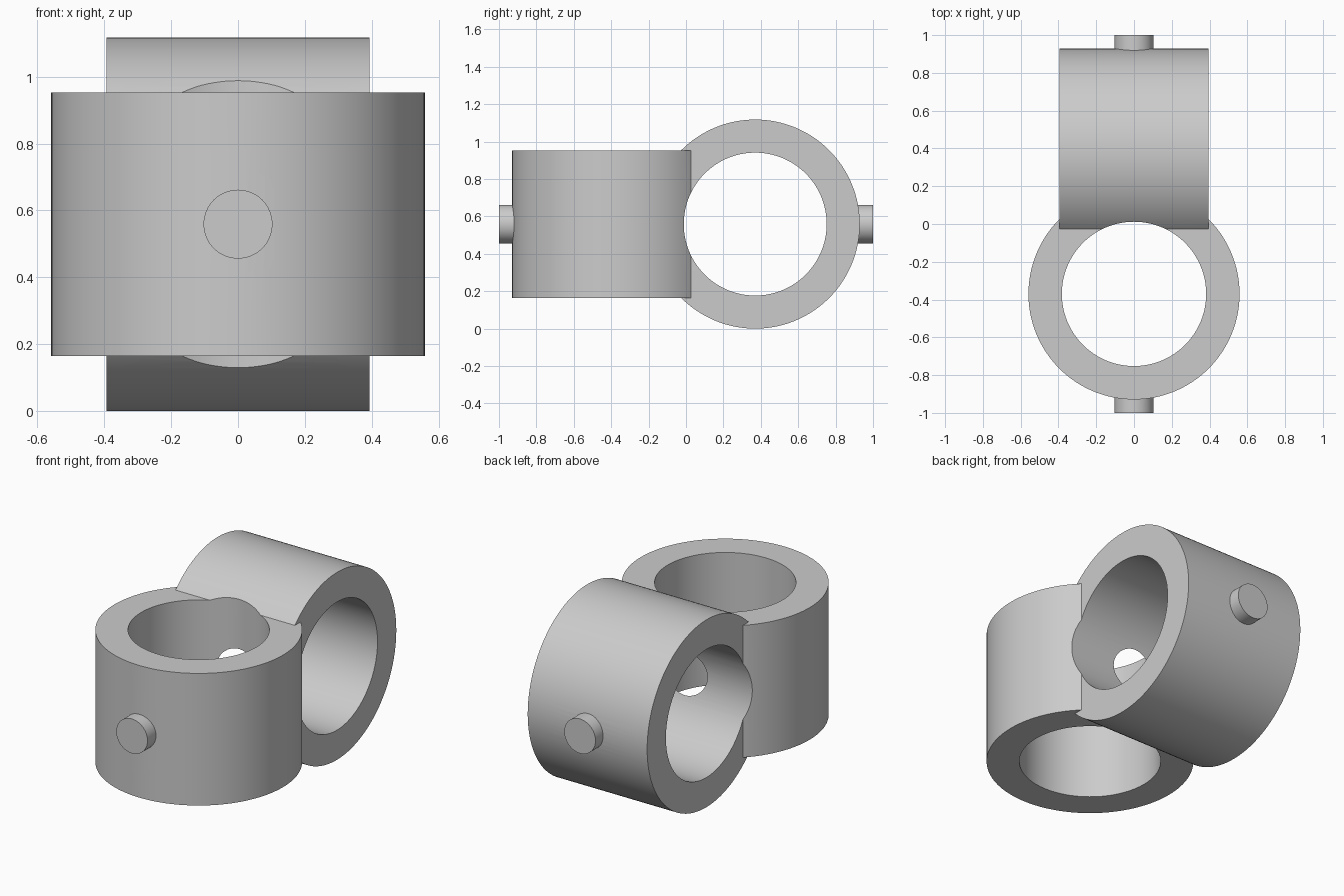
import bpy
import math

cube = bpy.data.objects.get("Cube")
if cube:
    bpy.data.objects.remove(cube, do_unlink=True)

OUTER, BORE, HALF = 0.559, 0.382, 0.394   # collar radii and half length
OFFSET, MID = 0.37, 0.559                 # collar centre distance and height
PIN, TIP = 0.103, 1.0                     # pin radius and end position

grey = bpy.data.materials.new("light grey")
grey.use_nodes = True
colour = (0.6, 0.6, 0.6, 1)
grey.diffuse_color = colour
grey.node_tree.nodes["Principled BSDF"].inputs["Base Color"].default_value = colour

RIGHT = math.pi / 2
AXES = {"x": (0, RIGHT, 0), "y": (RIGHT, 0, 0), "z": (0, 0, 0)}


def cylinder(name, axis, radius, length, y, sides=128):
    bpy.ops.mesh.primitive_cylinder_add(vertices=sides, radius=radius, depth=length,
                                        location=(0, y, MID), rotation=AXES[axis])
    ob = bpy.context.object
    ob.name = name
    ob.data.materials.append(grey)
    return ob


def combine(target, tool, operation):
    mod = target.modifiers.new(operation.lower(), "BOOLEAN")
    mod.object, mod.operation, mod.solver = tool, operation, "EXACT"
    bpy.context.view_layer.objects.active = target
    bpy.ops.object.modifier_apply(modifier=mod.name)
    bpy.data.objects.remove(tool, do_unlink=True)


# Upright collar in front, crosswise collar behind, fused together
body = cylinder("crossed_collars", "z", OUTER, 2 * HALF, -OFFSET)
combine(body, cylinder("rear_collar", "x", OUTER, 2 * HALF, OFFSET), "UNION")

# Pins on the front and back, rooted in the collar walls
for side in (-1, 1):
    root = OFFSET + (OUTER + BORE) / 2
    pin = cylinder("pin", "y", PIN, TIP - root, side * (TIP + root) / 2, 64)
    combine(body, pin, "UNION")

# Bores pass right through both collars and just meet in the middle
for axis, y in (("z", -OFFSET), ("x", OFFSET)):
    combine(body, cylinder("bore", axis, BORE, 4, y), "DIFFERENCE")

bpy.ops.object.select_all(action="DESELECT")
body.select_set(True)
bpy.context.view_layer.objects.active = body
bpy.ops.object.shade_smooth_by_angle(angle=math.radians(25))
